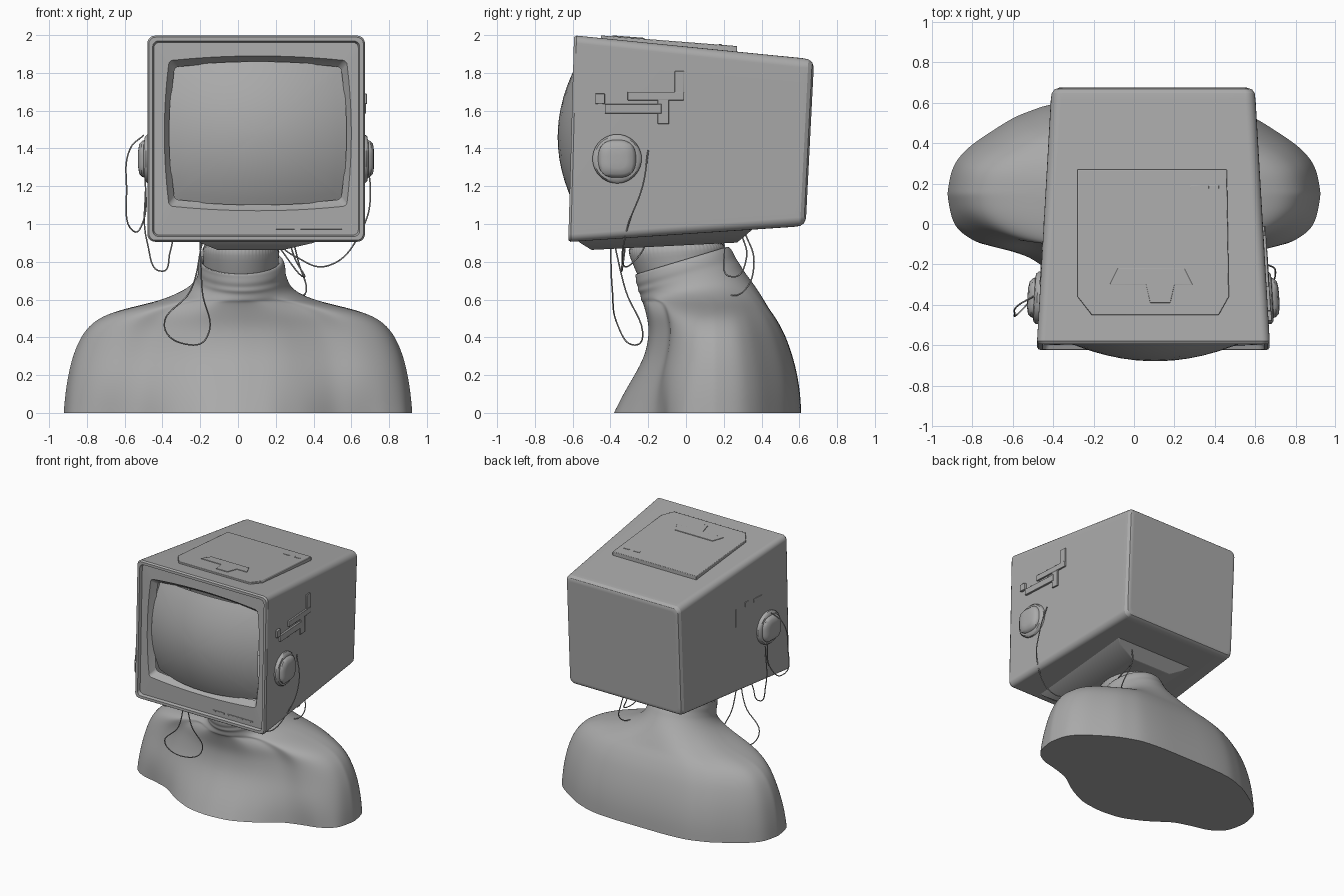
import bpy, bmesh, math
from mathutils import Vector

if "Cube" in bpy.data.objects:
    bpy.data.objects.remove(bpy.data.objects["Cube"])

GREY = (0.4, 0.4, 0.4, 1)
mat = bpy.data.materials.new("clay_grey")
mat.use_nodes = True
mat.diffuse_color = GREY
mat.node_tree.nodes["Principled BSDF"].inputs["Base Color"].default_value = GREY


def finish(name, bm, angle=30, bevel=0):
    bmesh.ops.recalc_face_normals(bm, faces=bm.faces)
    mesh = bpy.data.meshes.new(name)
    bm.to_mesh(mesh)
    bm.free()
    mesh.materials.append(mat)
    ob = bpy.data.objects.new(name, mesh)
    bpy.context.collection.objects.link(ob)
    if bevel:
        mod = ob.modifiers.new("soft_edges", "BEVEL")
        mod.width, mod.segments = bevel, 2
    bpy.ops.object.select_all(action="DESELECT")
    ob.select_set(True)
    bpy.context.view_layer.objects.active = ob
    bpy.ops.object.shade_smooth_by_angle(angle=math.radians(angle))
    return ob


def loft(loops, cap_start=True, cap_end=True):
    bm = bmesh.new()
    rings = [[bm.verts.new(p) for p in loop] for loop in loops]
    n = len(rings[0])
    for a, b in zip(rings, rings[1:]):
        for i in range(n):
            j = (i + 1) % n
            bm.faces.new((a[i], a[j], b[j], b[i]))
    if cap_start:
        bm.faces.new(rings[0])
    if cap_end:
        bm.faces.new(rings[-1])
    return bm


def lean(x, y, z):
    # the cabinet tips slightly forward at its foot, more so at the back
    return Vector((x, y + (.039 + .018 * y) * (z - 1.45), z))


def frame(x0, x1, z0, z1, r, y, bulge=0.0):
    """Rounded rectangle in the xz plane, sides optionally bowed outward."""
    cx, cz, hx, hz = (x0 + x1) / 2, (z0 + z1) / 2, (x1 - x0) / 2, (z1 - z0) / 2
    pts = []
    for k, (sx, sz) in enumerate(((1, 1), (-1, 1), (-1, -1), (1, -1))):
        for i in range(6):
            a = math.pi / 2 * (k + i / 5)
            pts.append((sx * (hx - r) + r * math.cos(a), sz * (hz - r) + r * math.sin(a)))
        for i in range(1, 10):
            s = 1 - i / 5
            if k % 2 == 0:
                pts.append((sx * s * (hx - r), sz * hz))
            else:
                pts.append((sx * hx, sz * s * (hz - r)))
    return [lean(cx + x + bulge * (x / hx) * (1 - (z / hz) ** 2), y,
                 cz + z + bulge * (z / hz) * (1 - (x / hx) ** 2)) for x, z in pts]


# cabinet with rounded back, raised rim and bowed screen opening
cabinet = finish("cabinet", loft([
    frame(-.37, .56, 1.03, 1.83, .03, .657),
    frame(-.395, .585, 1.003, 1.857, .04, .647),
    frame(-.408, .598, .99, 1.872, .045, .627),
    frame(-.412, .602, .985, 1.878, .05, .595),
    frame(-.48, .672, .906, 1.997, .04, -.595),
    frame(-.472, .664, .914, 1.989, .036, -.608),
    frame(-.452, .644, .934, 1.969, .03, -.608),
    frame(-.445, .637, .941, 1.962, .03, -.585),
    frame(-.365, .575, 1.095, 1.865, .02, -.588, .025),
    frame(-.355, .565, 1.105, 1.855, .02, -.57, .025),
    frame(-.335, .545, 1.13, 1.83, .02, -.54, .025)], cap_end=False), 25)
flat = cabinet.modifiers.new("flat_panels", "WEIGHTED_NORMAL")
flat.keep_sharp = True

# domed screen glass
rim = frame(-.34, .55, 1.125, 1.835, .02, 0, .025)
mid = Vector((.105, 0, 1.48))
glass = []
for s in (1, .9, .8, .65, .5, .35, .2, .06):
    loop = []
    for p in rim:
        dx, dz = (p.x - mid.x) * s, (p.z - mid.z) * s
        loop.append(lean(mid.x + dx, -.68 + .5 * dx * dx + .68 * dz * dz, mid.z + dz))
    glass.append(loop)
finish("screen_glass", loft(glass, cap_start=False), 60)


def slab(name, outline, place, low, high, bevel=.004):
    """Extrude a 2D outline between two depths, positioned by place()."""
    return finish(name, loft([[place(u, v, d) for u, v in outline] for d in (low, high)]),
                  30, bevel)


def rect(u0, u1, v0, v1):
    return [(u0, v0), (u1, v0), (u1, v1), (u0, v1)]


def on_top(x, y, d):
    return Vector((x, y, 1.994 - .098 * (y + .59) + d + .02 * (y + .45)))


def on_side(side):
    def place(y, z, d):
        edge = .672 - .059 * (y + .6) if side > 0 else .48 - .057 * (y + .6)
        return Vector((side * (edge + d), y, z))
    return place


# lid on the top with its handle and label
lid = [(-.28, .27), (.46, .27), (.47, -.36), (.42, -.45), (-.21, -.45), (-.28, -.36)]
slab("top_lid", lid, on_top, -.03, .018)
handle = [(-.12, -.3), (-.08, -.22), (.25, -.22), (.29, -.3), (.2, -.3),
          (.18, -.39), (.08, -.39), (.06, -.3)]
slab("lid_handle", handle, on_top, .01, .023, .002)
for x in (.28, .37):
    slab("lid_label", rect(x, x + .05, .175, .19), on_top, .01, .021, .001)

# controls on the sides
right, left = on_side(1), on_side(-1)
for name, box, depth in (
        ("side_rail", (-.31, -.01, 1.655, 1.7), .014),
        ("side_rail_end", (-.06, -.01, 1.69, 1.81), .01),
        ("side_shelf", (-.43, -.13, 1.585, 1.635), .016),
        ("side_bracket", (-.15, -.09, 1.53, 1.66), .012),
        ("side_knob", (-.48, -.43, 1.635, 1.69), .018)):
    slab(name, rect(*box), right, -.02, depth, .003)
for box in ((0, .012, 1.48, 1.62), (-.3, -.2, 1.6, 1.63), (-.14, -.1, 1.6, 1.64)):
    slab("left_slot_cover", rect(*box), left, -.02, .005, .001)

# front badge strip below the screen
for x0, x1 in ((.2, .3), (.33, .55)):
    slab("front_strip", rect(x0, x1, .972, .982),
         lambda u, v, d: lean(u, -.585 - d, v), -.01, .005, .001)


# rounded ear pads on both sides
def ear_pad(name, place):
    rings = []
    for r, d, square in ((.13, -.02, 2), (.13, .013, 2), (.118, .025, 2.2), (.1, .028, 2.6),
                         (.095, .04, 3.2), (.08, .054, 3.5), (.05, .06, 3), (.02, .061, 2)):
        ring = []
        for i in range(40):
            a = math.tau * i / 40
            c, s = math.cos(a), math.sin(a)
            k = r / (abs(c) ** square + abs(s) ** square) ** (1 / square)
            ring.append(place(-.365 + k * c, 1.345 + k * s, d))
        rings.append(ring)
    finish(name, loft(rings), 40)


ear_pad("right_side_ear_pad", right)
ear_pad("left_side_ear_pad", left)

# sloped mount under the cabinet
mount = [[Vector((x, y, z + .05 * y)) for x, y in rect(*box)] for box, z in (
    ((-.25, .45, -.59, .36), .96), ((-.2, .4, -.56, .32), .928), ((-.11, .24, -.5, .27), .888))]
finish("neck_mount", loft(mount), 30, .004)


# bust: shoulders, chest and folded collar lofted upward
LOW_FRONT = ((0, 1), (.2, .96), (.4, .79), (.55, .59), (.7, .51), (.85, .45), (.95, .33),
             (.985, .19), (1, 0))
HIGH_FRONT = ((0, 1), (.25, .95), (.45, .78), (.57, .68), (.7, .67), (.8, .61), (.9, .47),
              (.95, .35), (.985, .19), (1, 0))
BACK = ((0, 1), (.25, 1), (.45, .97), (.65, .82), (.87, .53), (.95, .37), (.985, .21), (1, 0))


def lookup(table, u):
    for (a, fa), (b, fb) in zip(table, table[1:]):
        if u <= b:
            return fa + (fb - fa) * (u - a) / (b - a)
    return 0


def section(z, w, front, back, chest, tilt=0.0, cx=0.0):
    pts, mid = [], .15 if chest > .5 else (front + back) / 2
    arm = min(1, z / .25)
    for i in range(64):
        a = math.tau * i / 64
        u, e = min(1, abs(math.cos(a))), abs(math.sin(a))
        rear = math.sin(a) > 0
        if rear:
            body = lookup(BACK, u)
        else:
            body = (1 - arm) * lookup(LOW_FRONT, u) + arm * lookup(HIGH_FRONT, u)
        f = (1 - chest) * e + chest * body
        y = mid + f * ((back if rear else front) - mid)
        pts.append((cx + w * math.cos(a), y, z + tilt * (y + .03)))
    return pts


levels = [
    section(0, .924, -.385, .61, 1),
    section(.1, .916, -.335, .605, 1),
    section(.2, .9, -.275, .59, 1),
    section(.3, .877, -.22, .565, 1),
    section(.4, .835, -.2, .53, 1),
    section(.46, .79, -.2, .5, 1),
    section(.51, .725, -.21, .47, .95),
    section(.55, .61, -.22, .44, .85),
    section(.585, .45, -.23, .42, .6),
    section(.61, .34, -.235, .38, .3, .1),
    section(.64, .275, -.24, .34, 0, .18, .01),
    section(.68, .245, -.24, .3, 0, .24, .02),
    section(.705, .237, -.256, .285, 0, .27, .02),
    section(.73, .231, -.252, .265, 0, .29, .02),
    section(.755, .232, -.265, .255, 0, .3, .02),
    section(.785, .226, -.265, .24, 0, .3, .02),
    section(.805, .222, -.27, .225, 0, .3, .015),
    section(.807, .205, -.255, .21, 0, .3, .015),
    section(.78, .198, -.25, .2, 0, .3, .015),
    section(.82, .2, -.285, .2, 0, .1, .015),
    section(.93, .215, -.34, .22, 0, 0, .015)]
bm = loft(levels)
crease = bm.edges.layers.float.new("crease_edge")
for e in bm.edges:
    if all(v.co.z < .001 for v in e.verts):
        e[crease] = 1
bust = finish("bust", bm, 60)
sub = bust.modifiers.new("smooth_body", "SUBSURF")
sub.levels = sub.render_levels = 2


# loose cables
def cable(name, points):
    cu = bpy.data.curves.new(name, "CURVE")
    cu.dimensions = "3D"
    cu.bevel_depth, cu.bevel_resolution, cu.resolution_u = .004, 2, 8
    sp = cu.splines.new("BEZIER")
    sp.bezier_points.add(len(points) - 1)
    for bp, p in zip(sp.bezier_points, points):
        bp.co = p
        bp.handle_left_type = bp.handle_right_type = "AUTO"
    cu.materials.append(mat)
    bpy.context.collection.objects.link(bpy.data.objects.new(name, cu))


cable("right_ear_cable", [(.66, -.2, 1.39), (.7, -.23, 1.2), (.66, -.31, .98), (.48, -.33, .78),
                          (.3, -.25, .83), (.18, -.2, .92)])
cable("left_ear_cable", [(-.5, -.36, 1.47), (-.57, -.4, 1.4), (-.59, -.44, 1.2),
                         (-.55, -.42, .96), (-.5, -.36, 1.02), (-.49, -.32, 1.25)])
cable("left_lower_cable", [(-.49, -.3, 1.22), (-.48, -.32, .9), (-.4, -.34, .75),
                           (-.36, -.33, .85), (-.34, -.3, .95)])
cable("chest_cable", [(-.19, -.4, .9), (-.25, -.39, .65), (-.39, -.36, .46), (-.25, -.28, .36),
                      (-.165, -.23, .4), (-.19, -.32, .65), (-.2, -.38, .9)])
cable("back_cable", [(.28, .31, .96), (.32, .36, .8), (.36, .3, .64), (.3, .2, .62)])
cable("back_short_cable", [(.26, .29, .96), (.3, .32, .82), (.35, .25, .72), (.2, .2, .9)])
